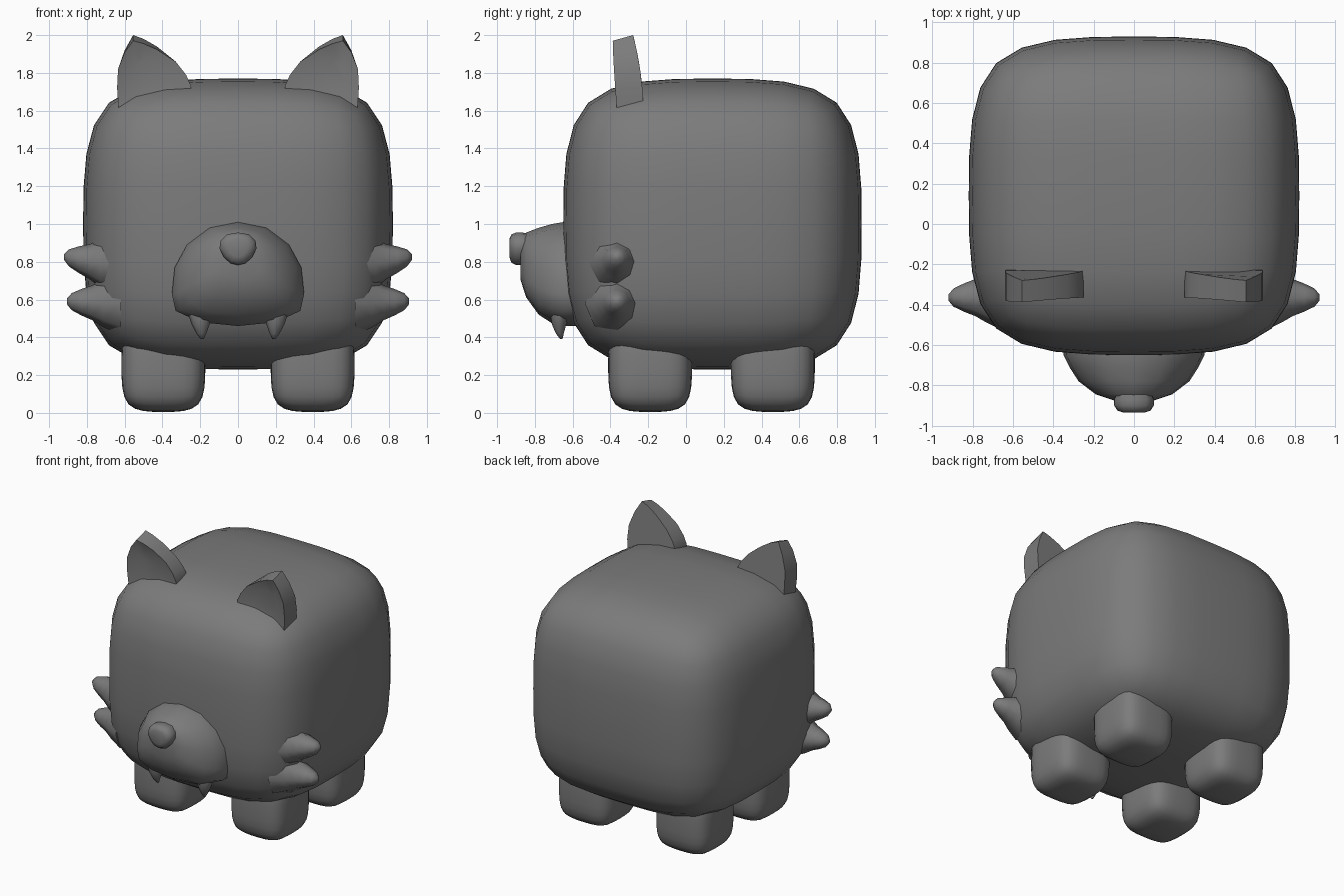
import bpy, bmesh, math

if "Cube" in bpy.data.objects:
    bpy.data.objects.remove(bpy.data.objects["Cube"])

grey = bpy.data.materials.new("dark grey")
grey.diffuse_color = (0.2, 0.2, 0.2, 1)
grey.use_nodes = True
grey.node_tree.nodes["Principled BSDF"].inputs["Base Color"].default_value = grey.diffuse_color


def finish(name, bm, smooth_angle=60, subsurf=0):
    """Turn a bmesh into a named, shaded object."""
    bmesh.ops.recalc_face_normals(bm, faces=bm.faces[:])
    mesh = bpy.data.meshes.new(name)
    bm.to_mesh(mesh)
    bm.free()
    mesh.materials.append(grey)
    obj = bpy.data.objects.new(name, mesh)
    bpy.context.collection.objects.link(obj)
    bpy.ops.object.select_all(action='DESELECT')
    obj.select_set(True)
    bpy.context.view_layer.objects.active = obj
    bpy.ops.object.shade_smooth_by_angle(angle=math.radians(smooth_angle))
    if subsurf:
        mod = obj.modifiers.new("round", 'SUBSURF')
        mod.levels = mod.render_levels = subsurf
        bpy.ops.object.modifier_move_to_index(modifier="round", index=0)
    return obj


def soft_box(name, centre, half):
    """Box with one loop each way, rounded by subdivision."""
    bm = bmesh.new()
    bmesh.ops.create_cube(bm, size=2)
    bmesh.ops.subdivide_edges(bm, edges=bm.edges[:], cuts=1, use_grid_fill=True)
    for v in bm.verts:
        v.co = [c + h * k for c, h, k in zip(centre, half, v.co)]
    return finish(name, bm, 180, 2)


def loft(name, rings, angle=60):
    """Skin a row of equal-length point rings and cap both ends."""
    bm = bmesh.new()
    rows = [[bm.verts.new(p) for p in ring] for ring in rings]
    n = len(rows[0])
    for a, b in zip(rows, rows[1:]):
        for i in range(n):
            j = (i + 1) % n
            bm.faces.new((a[i], a[j], b[j], b[i]))
    bm.faces.new(rows[0])
    bm.faces.new(rows[-1])
    return finish(name, bm, angle)


def circle(n, f):
    return [f(math.cos(2 * math.pi * i / n), math.sin(2 * math.pi * i / n))
            for i in range(n)]


# Body
soft_box("body", (0, 0.14, 1.0), (0.82, 0.79, 0.77))

# Snout: dome outline with a flatter underside, tapering forward
outline = [(0, 1.01), (0.15, 0.98), (0.27, 0.89), (0.335, 0.77), (0.35, 0.63),
           (0.33, 0.54), (0.2, 0.48), (0, 0.46)]
outline += [(-x, z) for x, z in outline[-2:0:-1]]
rings = []
for y, half, low, high in [(-0.5, 0.35, 0.46, 1.01), (-0.65, 0.35, 0.46, 1.01),
                           (-0.71, 0.32, 0.475, 1.0), (-0.78, 0.275, 0.52, 0.98),
                           (-0.845, 0.19, 0.61, 0.955), (-0.875, 0.1, 0.7, 0.91)]:
    rings.append([(x * half / 0.35, y, low + (z - 0.46) / 0.55 * (high - low))
                  for x, z in outline])
loft("snout", rings, 70)

# Nose: rounded triangle button
shape = [(0, 0.955), (0.06, 0.945), (0.093, 0.91), (0.098, 0.87), (0.075, 0.825),
         (0.04, 0.792), (0, 0.782)]
shape += [(-x, z) for x, z in shape[-2:0:-1]]
loft("nose", [[(x * s, y, 0.88 + (z - 0.88) * s) for x, z in shape]
              for y, s in [(-0.82, 0.9), (-0.87, 1), (-0.9, 1), (-0.925, 0.85),
                           (-0.935, 0.55)]], 75)

ear_shape = [(0.25, 1.68), (0.25, 1.735), (0.275, 1.79), (0.33, 1.86), (0.43, 1.94),
             (0.5, 1.98), (0.555, 2.0), (0.6, 1.92), (0.635, 1.82), (0.64, 1.72),
             (0.63, 1.575), (0.45, 1.58)]

for side, label in ((1, "left"), (-1, "right")):
    # Ears: thick leaning slab with a slightly dished front
    back, front, dish = [], [], []
    for x, z in ear_shape:
        t = (z - 1.58) / 0.42
        out = (x - 0.25) / 0.4
        back.append((side * x, -0.225 - 0.055 * t * t, z))
        front.append((side * x, -0.365 - 0.03 * t * out,
                      z - 0.03 * max(0, t - 0.7) / 0.3))
        dish.append((side * (0.49 + (x - 0.49) * 0.5), -0.355,
                     1.76 + (z - 1.76) * 0.5))
    loft(label + "_ear", [back, front, dish], 50)

    # Cheek tufts: flared spikes
    for level, z0, z1, tip in (("upper", 0.79, 0.825, 0.92), ("lower", 0.58, 0.59, 0.905)):
        rings = []
        for t, r in [(-0.5, 0.17), (0, 0.125), (0.3, 0.092), (0.6, 0.07),
                     (0.87, 0.045), (1, 0.016)]:
            x = tip - 0.19 * (1 - t)
            z = z0 + (z1 - z0) * max(t, 0)
            rings.append(circle(8, lambda c, s: (side * x, -0.365 + r * c, z + r * s)))
        loft(label + "_" + level + "_cheek_tuft", rings, 80)

    # Fangs: small cones hanging under the snout
    rings = []
    for x, y, z, r in [(0.2, -0.65, 0.6, 0.07), (0.2, -0.665, 0.53, 0.066),
                       (0.198, -0.672, 0.47, 0.048), (0.194, -0.668, 0.42, 0.026),
                       (0.19, -0.66, 0.39, 0.008)]:
        rings.append(circle(8, lambda c, s: (side * (x + r * c), y + r * 0.8 * s, z)))
    loft(label + "_fang", rings, 70)

    # Legs
    for end, y in (("front", -0.19), ("back", 0.46)):
        soft_box(label + "_" + end + "_leg", (side * 0.395, y, 0.25), (0.222, 0.222, 0.245))
